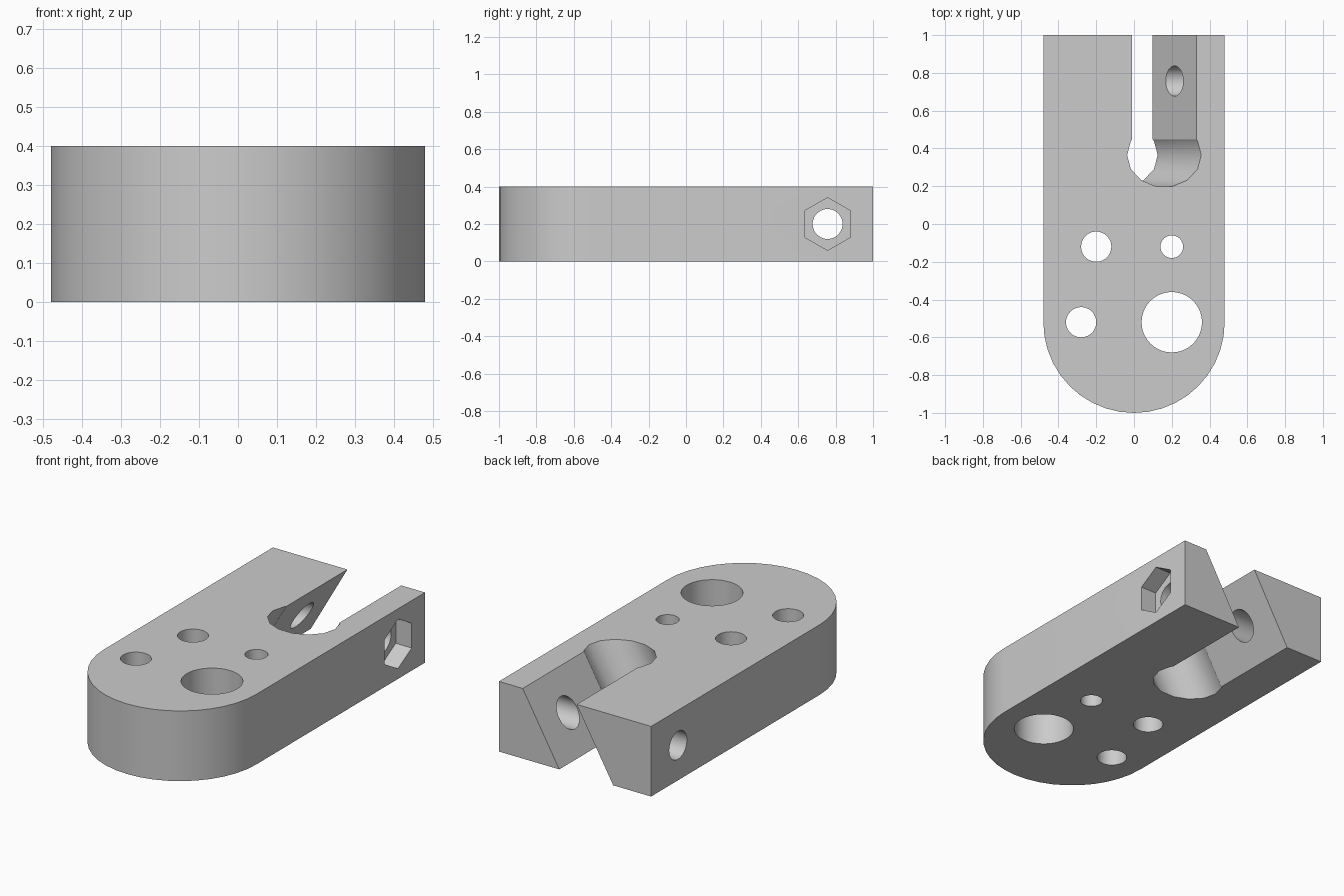
import bpy, bmesh
from math import sin, cos, tan, pi, radians
from mathutils import Matrix

cube = bpy.data.objects.get("Cube")
if cube:
    bpy.data.objects.remove(cube, do_unlink=True)

HALF_W, HEIGHT, TILT = 0.48, 0.4, radians(30)

grey = bpy.data.materials.new("plain grey")
grey.use_nodes = True
colour = (0.6, 0.6, 0.6, 1)
grey.diffuse_color = colour
grey.node_tree.nodes["Principled BSDF"].inputs["Base Color"].default_value = colour


def arc(radius, steps, start, end):
    """Points along an arc, both ends included."""
    angles = [start + (end - start) * i / steps for i in range(steps + 1)]
    return [(radius * cos(a), radius * sin(a)) for a in angles]


def prism(name, points, depth, centre, tilt=0.0):
    """Extrude an outline along its own z, turned about y and centred."""
    bm = bmesh.new()
    base = bm.faces.new([bm.verts.new((x, y, -depth / 2)) for x, y in points])
    top = bmesh.ops.extrude_face_region(bm, geom=[base])["geom"]
    bmesh.ops.translate(bm, vec=(0, 0, depth),
                        verts=[v for v in top if isinstance(v, bmesh.types.BMVert)])
    bmesh.ops.recalc_face_normals(bm, faces=bm.faces)
    bm.transform(Matrix.Translation(centre) @ Matrix.Rotation(tilt, 4, "Y"))
    mesh = bpy.data.meshes.new(name)
    bm.to_mesh(mesh)
    bm.free()
    mesh.materials.append(grey)
    obj = bpy.data.objects.new(name, mesh)
    bpy.context.collection.objects.link(obj)
    return obj


def polygon(radius, sides):
    return arc(radius, sides, 0, 2 * pi)[:-1]


# Body: long block with a rounded front
nose_y = HALF_W - 1
outline = [(x, y + nose_y) for x, y in arc(HALF_W, 20, pi, 2 * pi)]
outline += [(HALF_W, 1), (-HALF_W, 1)]
body = prism("clamp_body", outline, HEIGHT, (0, 0, HEIGHT / 2))

# Leaning slot, widened to a round end
slot_half = 0.17 * cos(TILT)
step = 2 * pi / 14
keyhole = [(slot_half, 0.9), (slot_half, 0.082)]
keyhole += arc(0.17, 9, step, -8 * step)
keyhole += [(-slot_half, 0.082), (-slot_half, 0.9)]
slot_x = 0.16 - HEIGHT / 2 * tan(TILT)
cutters = [prism("slot_cutter", keyhole, 1.2, (slot_x, 0.365, HEIGHT / 2), TILT)]

# Upright holes
for x, y, r in [(-0.2, -0.12, 0.08), (0.2, -0.12, 0.06),
                (-0.28, -0.52, 0.08), (0.2, -0.52, 0.16)]:
    cutters.append(prism("hole_cutter", polygon(r, 40), 1, (x, y, HEIGHT / 2)))

# Cross bolt hole with a hexagonal nut pocket on the left side
bolt_y = 0.757
cutters.append(prism("bolt_cutter", polygon(0.08, 40), 2, (0, bolt_y, 0.2), pi / 2))
cutters.append(prism("nut_cutter", polygon(0.141, 6), 0.2, (HALF_W, bolt_y, 0.2), pi / 2))

# Cut everything out of the body
bpy.context.view_layer.objects.active = body
for cutter in cutters:
    cutter.hide_render = True
    mod = body.modifiers.new("cut", "BOOLEAN")
    mod.operation = "DIFFERENCE"
    mod.solver = "EXACT"
    mod.object = cutter
    bpy.ops.object.modifier_apply(modifier=mod.name)
for cutter in cutters:
    bpy.data.objects.remove(cutter, do_unlink=True)

# Smooth the round walls, keep the edges sharp
bpy.ops.object.select_all(action="DESELECT")
body.select_set(True)
bpy.ops.object.shade_smooth_by_angle(angle=radians(30))
